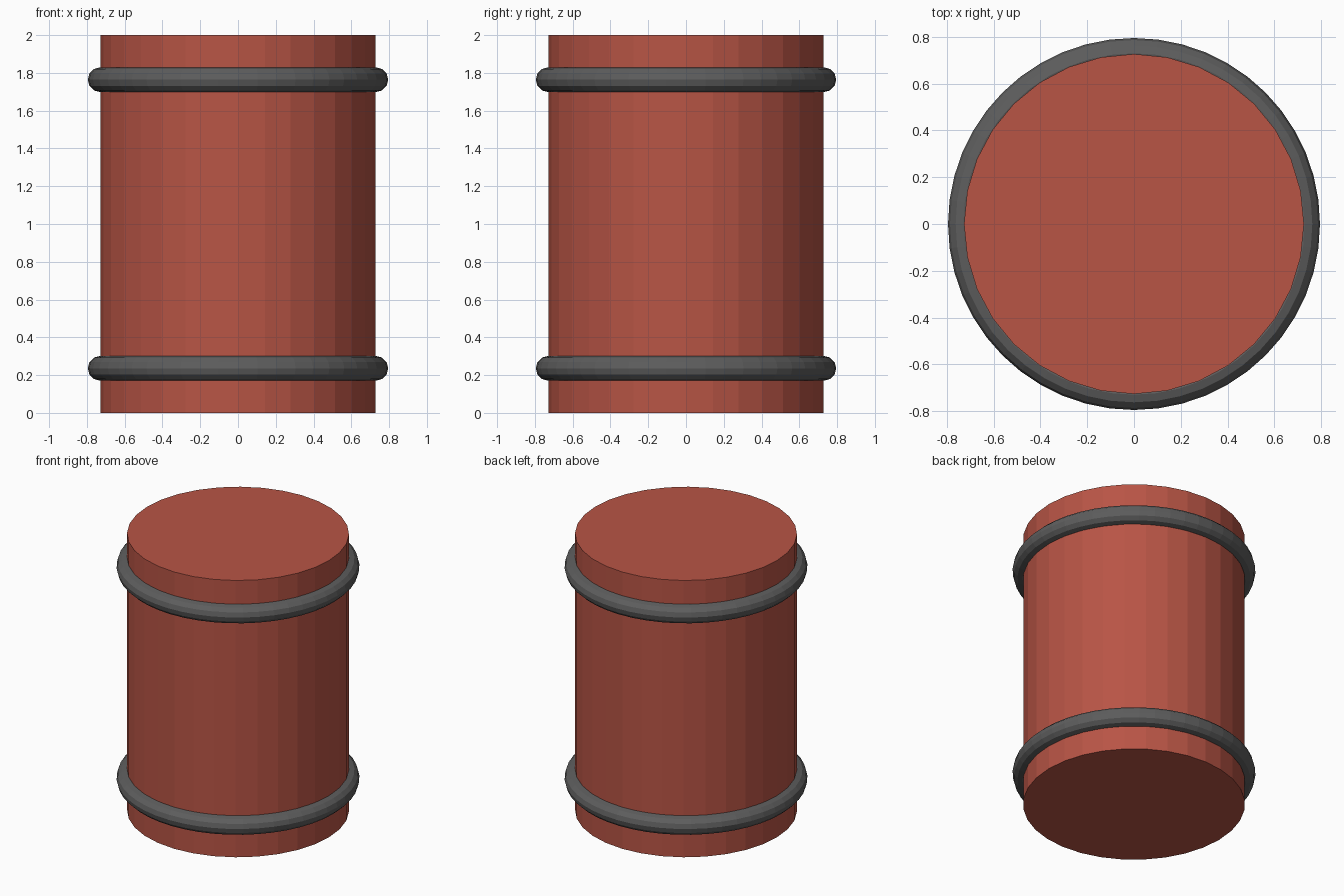
import bpy
import math

if "Cube" in bpy.data.objects:
    bpy.data.objects.remove(bpy.data.objects["Cube"])


def material(name, rgb):
    m = bpy.data.materials.new(name)
    m.diffuse_color = (*rgb, 1.0)
    m.use_nodes = True
    m.node_tree.nodes["Principled BSDF"].inputs["Base Color"].default_value = m.diffuse_color
    return m


red = material("brick red", (0.48, 0.09, 0.06))
grey = material("dark grey", (0.11, 0.11, 0.11))

RADIUS = 0.727
HEIGHT = 2.0
RING_OFFSET = 0.764   # ring distance from mid height

# Solid faceted drum
bpy.ops.mesh.primitive_cylinder_add(vertices=32, radius=RADIUS, depth=HEIGHT,
                                    location=(0, 0, HEIGHT / 2))
drum = bpy.context.object
drum.name = "drum_body"
drum.data.materials.append(red)

# Rounded hoops near the bottom and top
for name, side in (("lower_hoop", -1), ("upper_hoop", 1)):
    bpy.ops.mesh.primitive_torus_add(major_radius=RADIUS + 0.003, minor_radius=0.0655,
                                     major_segments=48, minor_segments=12,
                                     location=(0, 0, HEIGHT / 2 + side * RING_OFFSET))
    hoop = bpy.context.object
    hoop.name = name
    hoop.data.materials.append(grey)
